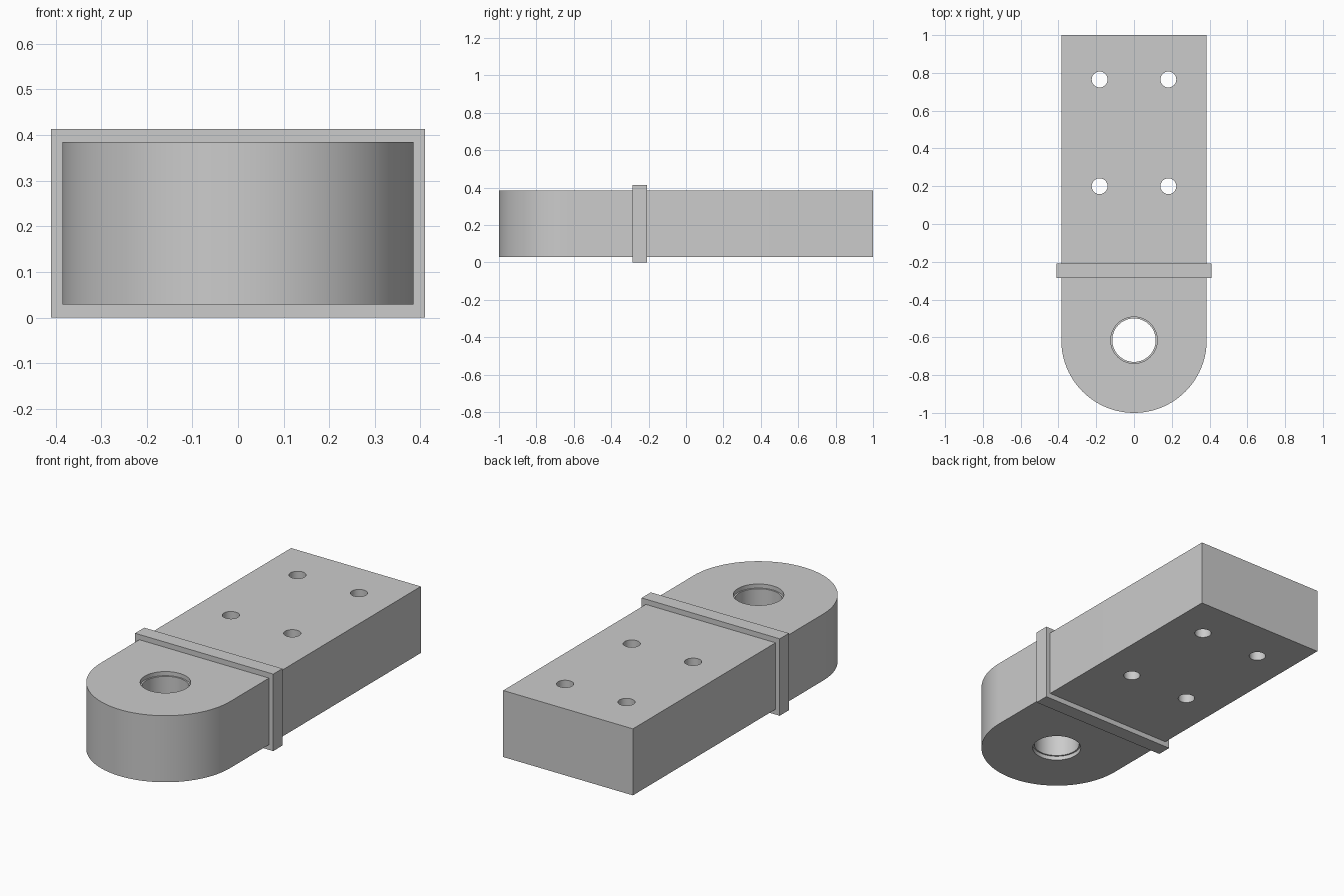
import bpy, bmesh, math
from mathutils import Matrix

if "Cube" in bpy.data.objects:
    bpy.data.objects.remove(bpy.data.objects["Cube"])

grey = bpy.data.materials.new("plain grey")
grey.use_nodes = True
grey.diffuse_color = (0.6, 0.6, 0.6, 1)
grey.node_tree.nodes["Principled BSDF"].inputs["Base Color"].default_value = grey.diffuse_color

BOTTOM, TOP = 0.028, 0.385
HALF = 0.385
EYE_Y = -1 + HALF


def make_object(name, bm):
    bmesh.ops.recalc_face_normals(bm, faces=bm.faces[:])
    mesh = bpy.data.meshes.new(name)
    bm.to_mesh(mesh)
    bm.free()
    mesh.materials.append(grey)
    obj = bpy.data.objects.new(name, mesh)
    bpy.context.collection.objects.link(obj)
    return obj


def add_cylinder(bm, x, y, z0, z1, radius, sides):
    bmesh.ops.create_cone(bm, cap_ends=True, segments=sides,
                          radius1=radius, radius2=radius, depth=z1 - z0,
                          matrix=Matrix.Translation((x, y, (z0 + z1) / 2)))


def cut(target, name, cylinders):
    bm = bmesh.new()
    for args in cylinders:
        add_cylinder(bm, *args)
    cutter = make_object(name, bm)
    cutter.hide_render = True
    mod = target.modifiers.new(name, 'BOOLEAN')
    mod.operation = 'DIFFERENCE'
    mod.solver = 'EXACT'
    mod.object = cutter
    bpy.context.view_layer.objects.active = target
    bpy.ops.object.modifier_apply(modifier=name)
    bpy.data.objects.remove(cutter)


# Body: a bar with a square back end and a rounded front end
bm = bmesh.new()
steps = 48
outline = [(HALF, 1), (-HALF, 1)]
for i in range(steps + 1):
    a = math.pi + math.pi * i / steps
    outline.append((HALF * math.cos(a), EYE_Y + HALF * math.sin(a)))
base = bm.faces.new([bm.verts.new((x, y, BOTTOM)) for x, y in outline])
ext = bmesh.ops.extrude_face_region(bm, geom=[base], use_keep_orig=True)
bmesh.ops.translate(bm, vec=(0, 0, TOP - BOTTOM),
                    verts=[v for v in ext["geom"] if isinstance(v, bmesh.types.BMVert)])
body = make_object("bar_body", bm)

# Large eye with a shallow step at both ends
step = 0.022
cut(body, "eye_bore", [(0, EYE_Y, -1, 1, 0.115, 64)])
cut(body, "eye_steps", [(0, EYE_Y, TOP - step, 1, 0.123, 64),
                        (0, EYE_Y, -1, BOTTOM + step, 0.123, 64)])

# Four bolt holes
cut(body, "bolt_holes", [(x, y, -1, 1, 0.042, 32)
                         for x in (-0.182, 0.182) for y in (0.2, 0.765)])

# Collar wrapped around the bar
bm = bmesh.new()
bmesh.ops.create_cube(bm, size=1, matrix=Matrix.Translation((0, -0.248, 0.2065))
                      @ Matrix.Diagonal((0.82, 0.078, 0.413, 1)))
make_object("collar", bm)

# Smooth the curved walls and keep the edges sharp
bpy.ops.object.select_all(action='DESELECT')
body.select_set(True)
bpy.context.view_layer.objects.active = body
bpy.ops.object.shade_smooth_by_angle(angle=math.radians(30))
